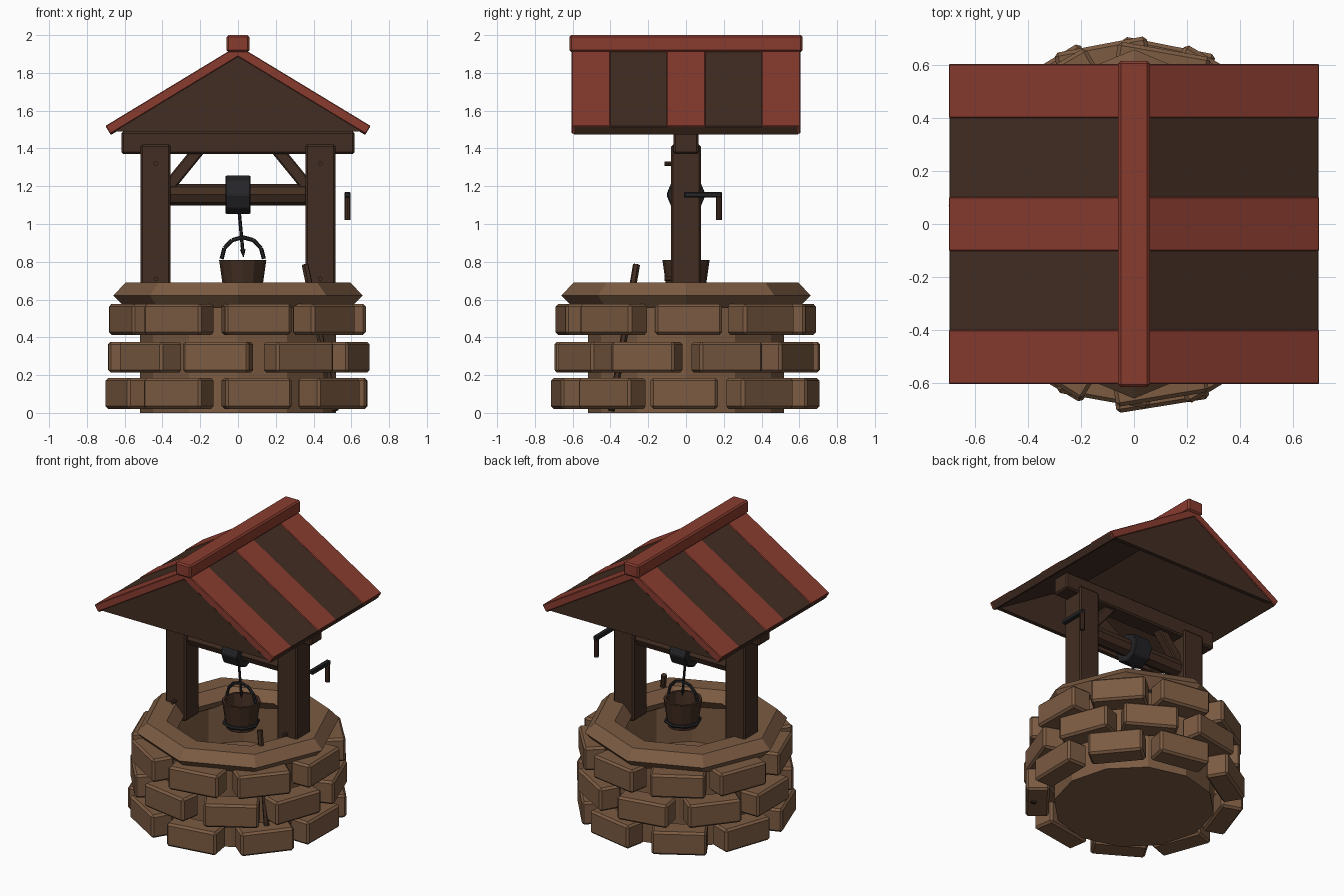
import bpy, bmesh, math, random
from mathutils import Vector, Matrix

if "Cube" in bpy.data.objects:
    bpy.data.objects.remove(bpy.data.objects["Cube"])

random.seed(4)


def material(name, r, g, b):
    m = bpy.data.materials.new(name)
    m.diffuse_color = (r, g, b, 1)
    m.use_nodes = True
    m.node_tree.nodes["Principled BSDF"].inputs["Base Color"].default_value = m.diffuse_color
    return m


STONE = material("stone", 0.20, 0.105, 0.055)
WOOD = material("wood", 0.055, 0.027, 0.016)
RED = material("red_paint", 0.25, 0.045, 0.028)
IRON = material("iron", 0.018, 0.018, 0.021)


def make(name, bm, mat, bevel=0.0):
    bmesh.ops.recalc_face_normals(bm, faces=bm.faces)
    mesh = bpy.data.meshes.new(name)
    bm.to_mesh(mesh)
    bm.free()
    mesh.materials.append(mat)
    ob = bpy.data.objects.new(name, mesh)
    bpy.context.collection.objects.link(ob)
    if bevel:
        mod = ob.modifiers.new("bevel", "BEVEL")
        mod.width, mod.segments = bevel, 1
    return ob


def box(name, size, centre, mat, bevel=0.01, rot=Matrix()):
    bm = bmesh.new()
    bmesh.ops.create_cube(bm, size=1)
    bm.transform(Matrix.Translation(centre) @ rot.to_4x4() @ Matrix.Diagonal((*size, 1)))
    return make(name, bm, mat, bevel)


def rod(name, a, b, radius, mat, sides=8, bevel=0.0, tip=None):
    a, b = Vector(a), Vector(b)
    bm = bmesh.new()
    bmesh.ops.create_cone(bm, cap_ends=True, segments=sides, radius1=radius,
                          radius2=radius if tip is None else tip, depth=(b - a).length)
    turn = (b - a).to_track_quat("Z", "Y").to_matrix().to_4x4()
    bm.transform(Matrix.Translation((a + b) / 2) @ turn)
    return make(name, bm, mat, bevel)


def lathe(name, profile, sides, mat, centre=(0, 0), closed=False):
    """Revolve (radius, z) points; open profiles get end caps."""
    bm = bmesh.new()
    rings = []
    for r, z in profile:
        rings.append([bm.verts.new((centre[0] + r * math.cos(math.tau * i / sides),
                                    centre[1] + r * math.sin(math.tau * i / sides), z))
                      for i in range(sides)])
    pairs = list(zip(rings, rings[1:] + rings[:1])) if closed else list(zip(rings, rings[1:]))
    for p, q in pairs:
        for i in range(sides):
            j = (i + 1) % sides
            bm.faces.new((p[i], p[j], q[j], q[i]))
    if not closed:
        bm.faces.new(rings[0])
        bm.faces.new(rings[-1])
    return make(name, bm, mat)


def ring_profile(major, minor, z, squash=1.0, n=6):
    return [(major + minor * math.cos(math.tau * k / n),
             z + squash * minor * math.sin(math.tau * k / n)) for k in range(n)]


# Well wall with raised floor, and the octagonal rim
lathe("well_wall", [(0.52, 0), (0.52, 0.62), (0.45, 0.62), (0.45, 0.30)], 12, STONE)
lathe("well_rim", ring_profile(0.53, 0.13, 0.622, 0.6), 8, STONE, closed=True)

# Three staggered courses of nine stones
for row, (z, outer, start) in enumerate([(0.103, 0.69, 0), (0.295, 0.685, 20), (0.495, 0.672, 0)]):
    for i in range(9):
        ang = math.radians(start + 40 * i + random.uniform(-1.5, 1.5))
        rad = outer - 0.075 + random.uniform(-0.008, 0.008)
        box(f"stone_{row}_{i}", (0.15, 0.355, 0.163),
            (rad * math.cos(ang), rad * math.sin(ang), z), STONE, 0.014,
            Matrix.Rotation(ang, 3, "Z"))

# Posts, pegs and diagonal braces on both sides
for side, s in (("left", -1), ("right", 1)):
    box(f"{side}_post", (0.158, 0.158, 0.84), (s * 0.436, 0, 1.0), WOOD)
    for k, z in enumerate((0.71, 1.32)):
        rod(f"{side}_peg_{k}", (s * 0.436, -0.115, z), (s * 0.436, -0.06, z), 0.012, WOOD)
    run = Vector((s * 0.22, 0, -0.27))
    box(f"{side}_brace", (0.065, 0.065, run.length), (s * 0.30, 0, 1.28), WOOD, 0.008,
        run.to_track_quat("Z", "Y").to_matrix())

# Top beam
box("top_beam", (1.235, 0.13, 0.12), (0, 0, 1.43), WOOD)

# Roof slopes: brown boards with red stripes laid in
pitch = math.atan2(0.40, 0.66)
length = 0.70 / math.cos(pitch)
for side, s in (("left", -1), ("right", 1)):
    rot = Matrix.Rotation(s * pitch, 3, "Y")

    def slope_box(name, y, width, low, high, mat):
        offset = rot @ Vector((s * length / 2, y, (low + high) / 2))
        box(name, (length, width, high - low), Vector((0, 0, 1.94)) + offset, mat, 0.004, rot)

    slope_box(f"{side}_roof_boards", 0, 1.19, -0.052, 0, WOOD)
    for k, y in enumerate((-0.503, 0, 0.503)):
        slope_box(f"{side}_red_stripe_{k}", y, 0.205, -0.046, 0.004, RED)

# Triangular gable panels front and back
for name, y in (("front_gable", -0.585), ("back_gable", 0.585)):
    bm = bmesh.new()
    tri = [bm.verts.new((x, y - 0.014, z)) for x, z in ((-0.66, 1.49), (0.66, 1.49), (0, 1.89))]
    face = bm.faces.new(tri)
    grown = bmesh.ops.extrude_face_region(bm, geom=[face])["geom"]
    bmesh.ops.translate(bm, vec=(0, 0.028, 0),
                        verts=[v for v in grown if isinstance(v, bmesh.types.BMVert)])
    make(name, bm, WOOD)

# Ridge cap
box("ridge_cap", (0.12, 1.235, 0.09), (0, 0, 1.955), RED)

# Windlass: axle, iron drum, crank
rod("axle", (-0.40, 0, 1.155), (0.40, 0, 1.155), 0.058, WOOD)
rod("drum", (-0.066, 0, 1.155), (0.066, 0, 1.155), 0.104, IRON, 8, 0.006)
box("crank_arm", (0.032, 0.20, 0.03), (0.58, 0.09, 1.155), IRON, 0.005)
rod("crank_grip", (0.58, 0.175, 1.02), (0.58, 0.175, 1.15), 0.016, WOOD)

# Rope and bucket
BX = 0.025
rod("rope", (0.005, 0, 1.08), (BX, 0, 0.86), 0.009, IRON, 6)
rod("rope_hook", (BX, 0, 0.865), (BX + 0.004, 0, 0.825), 0.015, IRON, 6, tip=0.002)
lathe("bucket", [(0.098, 0.62), (0.125, 0.81), (0.108, 0.81), (0.09, 0.65)], 12, WOOD, (BX, 0))
lathe("bucket_band", ring_profile(0.112, 0.012, 0.655), 8, IRON, (BX, 0), closed=True)
arc = [(BX + 0.112 * math.cos(math.pi * k / 6), 0, 0.815 + 0.115 * math.sin(math.pi * k / 6))
       for k in range(7)]
for k in range(6):
    rod(f"bucket_bail_{k}", arc[k], arc[k + 1], 0.011, IRON, 6)

# Stick leaning through the rim and stones
rod("leaning_stick", (0.355, -0.262, 0.785), (0.515, -0.395, 0.012), 0.019, WOOD, 6)
